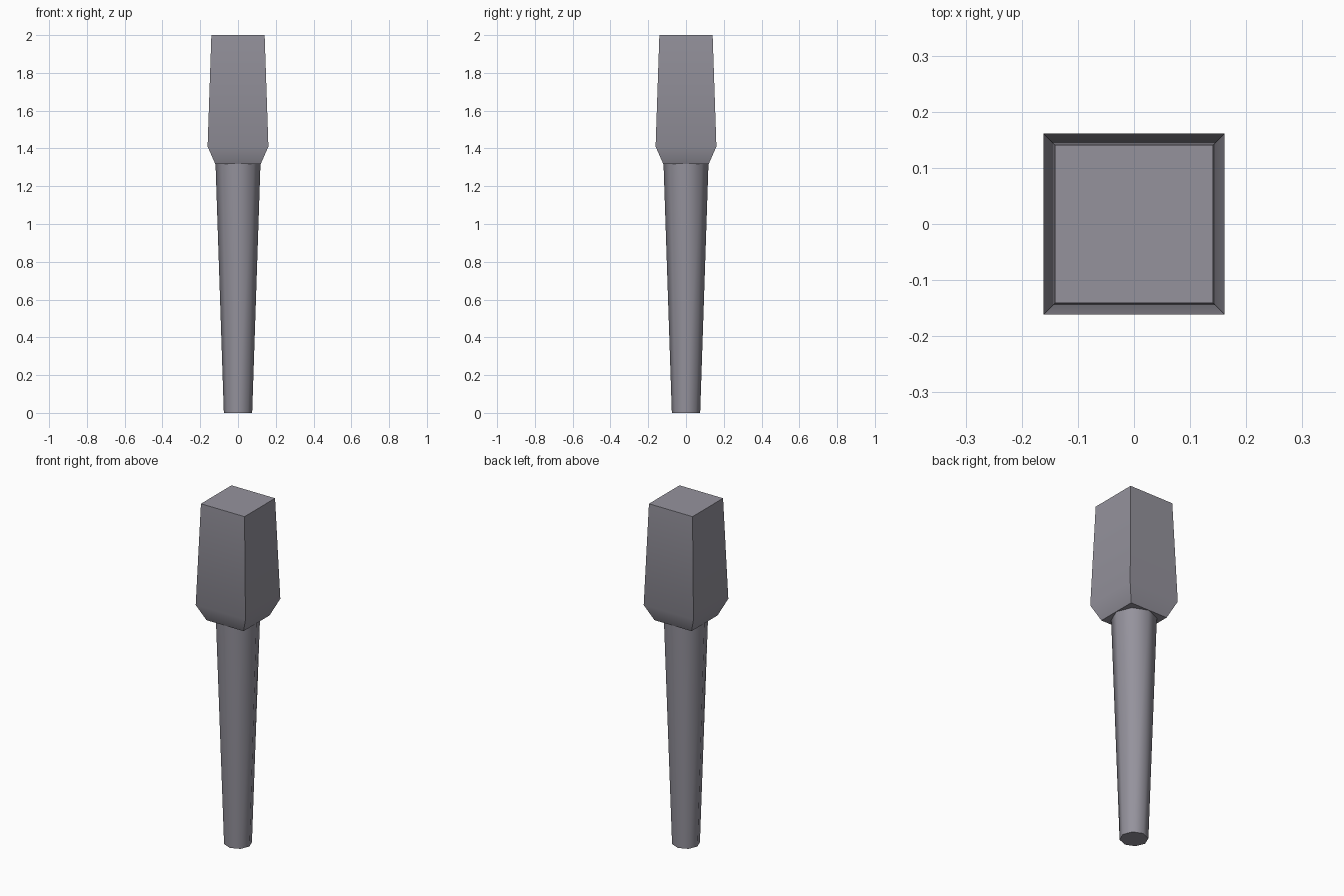
import bpy
import math

cube = bpy.data.objects.get("Cube")
if cube:
    bpy.data.objects.remove(cube, do_unlink=True)

grey = bpy.data.materials.new("warm_grey")
grey.use_nodes = True
colour = (0.30, 0.29, 0.335, 1)
grey.diffuse_color = colour
grey.node_tree.nodes["Principled BSDF"].inputs["Base Color"].default_value = colour


def loft(name, sides, start_angle, rings, smooth_angle):
    """Stack regular rings given as (height, corner radius), capped at both ends."""
    verts = []
    for z, radius in rings:
        for i in range(sides):
            a = start_angle + math.tau * i / sides
            verts.append((radius * math.cos(a), radius * math.sin(a), z))
    faces = [tuple(reversed(range(sides))),
             tuple(range(len(verts) - sides, len(verts)))]
    for r in range(len(rings) - 1):
        for i in range(sides):
            j = (i + 1) % sides
            low, high = r * sides, (r + 1) * sides
            faces.append((low + i, low + j, high + j, high + i))
    mesh = bpy.data.meshes.new(name)
    mesh.from_pydata(verts, [], faces)
    mesh.materials.append(grey)
    obj = bpy.data.objects.new(name, mesh)
    bpy.context.collection.objects.link(obj)
    bpy.ops.object.select_all(action="DESELECT")
    obj.select_set(True)
    bpy.context.view_layer.objects.active = obj
    bpy.ops.object.shade_smooth_by_angle(angle=math.radians(smooth_angle))
    return obj


# Tapered round shaft
loft("leg_shaft", 8, 0, [(0, 0.075), (1.32, 0.119)], 50)

# Square block that flares out from the shaft, then narrows to the top
half_widths = [(1.317, 0.120), (1.41, 0.161), (2.0, 0.141)]
loft("leg_block", 4, math.pi / 4,
     [(z, half * math.sqrt(2)) for z, half in half_widths], 35)
